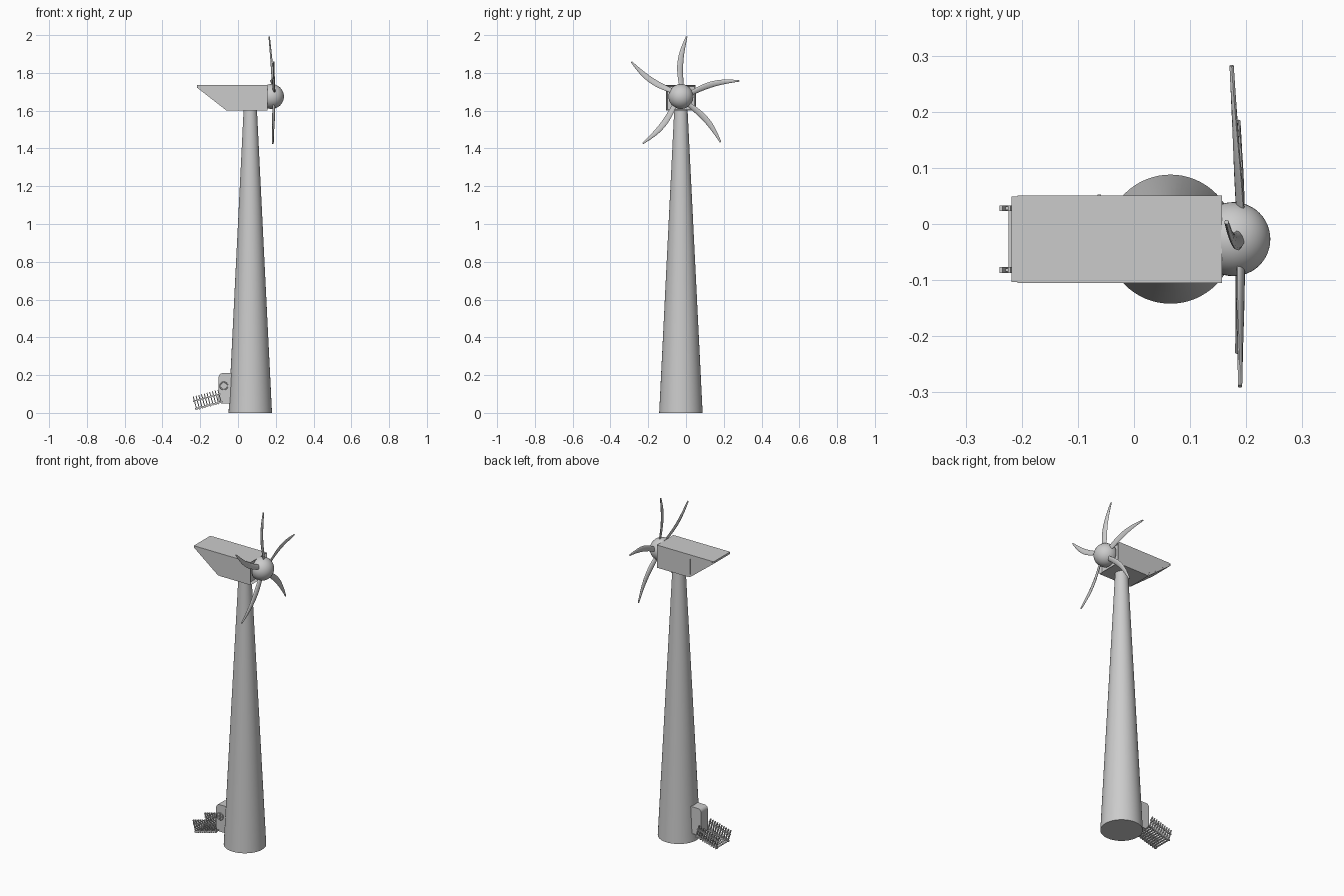
import bpy
import bmesh
from math import sin, cos, pi, radians
from mathutils import Vector, Matrix

cube = bpy.data.objects.get("Cube")
if cube:
    bpy.data.objects.remove(cube, do_unlink=True)

grey = bpy.data.materials.new("light_grey")
grey.use_nodes = True
colour = (0.6, 0.6, 0.6, 1)
grey.diffuse_color = colour
grey.node_tree.nodes["Principled BSDF"].inputs["Base Color"].default_value = colour

AX, AY = 0.065, -0.027       # tower axis
HUB = Vector((0.177, AY, 1.675))


def finish(name, bm, smooth=False):
    """Turn a bmesh into a named object."""
    bmesh.ops.recalc_face_normals(bm, faces=bm.faces)
    mesh = bpy.data.meshes.new(name)
    bm.to_mesh(mesh)
    bm.free()
    mesh.materials.append(grey)
    obj = bpy.data.objects.new(name, mesh)
    bpy.context.collection.objects.link(obj)
    if smooth:
        bpy.ops.object.select_all(action="DESELECT")
        obj.select_set(True)
        bpy.context.view_layer.objects.active = obj
        bpy.ops.object.shade_smooth_by_angle(angle=radians(40))
    return obj


def add_box(bm, centre, size, frame=Matrix()):
    matrix = frame @ Matrix.Translation(centre) @ Matrix.Diagonal((*size, 1))
    bmesh.ops.create_cube(bm, size=1, matrix=matrix)


def extrude_profile(bm, profile, y0, y1):
    """Extrude an (x, z) outline along y."""
    face = bm.faces.new([bm.verts.new((x, y0, z)) for x, z in profile])
    moved = bmesh.ops.extrude_face_region(bm, geom=[face])["geom"]
    verts = [v for v in moved if isinstance(v, bmesh.types.BMVert)]
    bmesh.ops.translate(bm, verts=verts, vec=(0, y1 - y0, 0))
    bmesh.ops.recalc_face_normals(bm, faces=bm.faces)


# Tapered tower
bm = bmesh.new()
bmesh.ops.create_cone(bm, cap_ends=True, segments=64, radius1=0.115, radius2=0.035,
                      depth=1.61, matrix=Matrix.Translation((AX, AY, 0.805)))
finish("tower", bm, True)

# Nacelle with a recessed front face
bm = bmesh.new()
extrude_profile(bm, [(-0.208, 1.735), (0.157, 1.735), (0.157, 1.6), (-0.048, 1.6),
                     (-0.208, 1.725)], AY - 0.078, AY + 0.078)
front = [f for f in bm.faces if f.normal.x > 0.9]
bmesh.ops.inset_region(bm, faces=front, thickness=0.01, depth=0)
bmesh.ops.translate(bm, verts=front[0].verts[:], vec=(-0.015, 0, 0))
finish("nacelle", bm)

# Plate under the sloping tail
bm = bmesh.new()
extrude_profile(bm, [(-0.208, 1.735), (-0.208, 1.725), (-0.048, 1.6), (-0.06, 1.6),
                     (-0.218, 1.723), (-0.218, 1.735)], AY - 0.076, AY + 0.076)
finish("tail_plate", bm)

# Slim rib on the back side of the nacelle
bm = bmesh.new()
add_box(bm, (-0.062, AY + 0.078, 1.665), (0.006, 0.004, 0.09))
finish("nacelle_rib", bm)

# Rounded hub, cut flat where it meets the nacelle
bm = bmesh.new()
bmesh.ops.create_uvsphere(bm, u_segments=40, v_segments=24, radius=0.066,
                          matrix=Matrix.Translation(HUB) @ Matrix.Rotation(pi / 2, 4, "Y"))
cut = bmesh.ops.bisect_plane(bm, geom=bm.verts[:] + bm.edges[:] + bm.faces[:],
                             plane_co=(0.155, 0, 0), plane_no=(-1, 0, 0), clear_outer=True)
bmesh.ops.holes_fill(bm, edges=[e for e in bm.edges if e.is_boundary])
finish("hub", bm, True)


def blade(name, angle, tip_x):
    """Loft a bowed, twisted and tapering blade outward from the hub."""
    a = radians(angle)
    out = Vector((0, cos(a), sin(a)))
    side = Vector((0, -sin(a), cos(a)))
    axis = Vector((1, 0, 0))
    bm = bmesh.new()
    rings, steps, sides = [], 14, 10
    for i in range(steps + 1):
        t = i / steps
        centre = Vector((0.19 + (tip_x - 0.19) * t, HUB.y, HUB.z))
        centre += out * (0.045 + 0.275 * t) + side * (0.02 * sin(pi * t))
        half_width = 0.013 + 0.005 * sin(pi * t) - 0.009 * t ** 2
        half_thick = 0.006 - 0.002 * t
        twist = radians(25 * (1 - t))
        chord = side * cos(twist) + axis * sin(twist)
        flat = axis * cos(twist) - side * sin(twist)
        ring = []
        for k in range(sides):
            q = 2 * pi * k / sides
            ring.append(bm.verts.new(centre + chord * half_width * cos(q)
                                     + flat * half_thick * sin(q)))
        rings.append(ring)
    for r0, r1 in zip(rings, rings[1:]):
        for k in range(sides):
            n = (k + 1) % sides
            bm.faces.new((r0[k], r0[n], r1[n], r1[k]))
    bm.faces.new(rings[0])
    bm.faces.new(rings[-1])
    finish(name, bm, True)


# Five rotor blades
blades = [(84.5, 0.165), (15, 0.174), (-49, 0.186), (-129, 0.184), (145, 0.189)]
for i, (angle, tip_x) in enumerate(blades):
    blade(f"rotor_blade_{i + 1}", angle, tip_x)

# Entrance housing with rounded outer corners
bm = bmesh.new()
add_box(bm, (-0.045, AY, 0.13), (0.115, 0.064, 0.16))
corner = [e for e in bm.edges if all(v.co.x < -0.1 for v in e.verts)
          and abs(e.verts[0].co.z - e.verts[1].co.z) < 0.01]
bmesh.ops.bevel(bm, geom=corner, offset=0.02, segments=5, profile=0.5, affect="EDGES")
finish("entrance_housing", bm, True)

# Round handwheel with crossed spokes on the front of the housing
wheel = Vector((-0.075, AY - 0.036, 0.143))
bpy.ops.mesh.primitive_torus_add(location=wheel, rotation=(pi / 2, 0, 0), major_segments=24,
                                 minor_segments=8, major_radius=0.02, minor_radius=0.003)
ring = bpy.context.object
ring.name = "handwheel_ring"
ring.data.materials.append(grey)
bpy.ops.object.shade_smooth()
bm = bmesh.new()
add_box(bm, wheel, (0.04, 0.005, 0.004))
add_box(bm, wheel, (0.004, 0.005, 0.04))
finish("handwheel_spokes", bm)

# Stairs: local -x runs down the slope, z is square to it
frame = Matrix.Translation((-0.08, AY, 0.052)) @ Matrix.Rotation(radians(-15), 4, "Y")
LENGTH, COUNT = 0.15, 10
treads = bmesh.new()
for i in range(COUNT):
    x = -LENGTH * (i + 0.5) / COUNT
    add_box(treads, (x, 0, 0.006), (0.008, 0.106, 0.005), frame)
finish("stair_treads", treads)

for name, s in (("front", -1), ("back", 1)):
    bm = bmesh.new()
    add_box(bm, (-LENGTH / 2, s * 0.055, 0.008), (LENGTH, 0.008, 0.009), frame)
    add_box(bm, (-LENGTH / 2, s * 0.055, 0.05), (LENGTH, 0.006, 0.007), frame)
    for i in range(COUNT):
        x = -LENGTH * (i + 0.5) / COUNT
        add_box(bm, (x, s * 0.055, 0.037), (0.005, 0.01, 0.075), frame)
    finish(f"{name}_stair_railing", bm)
